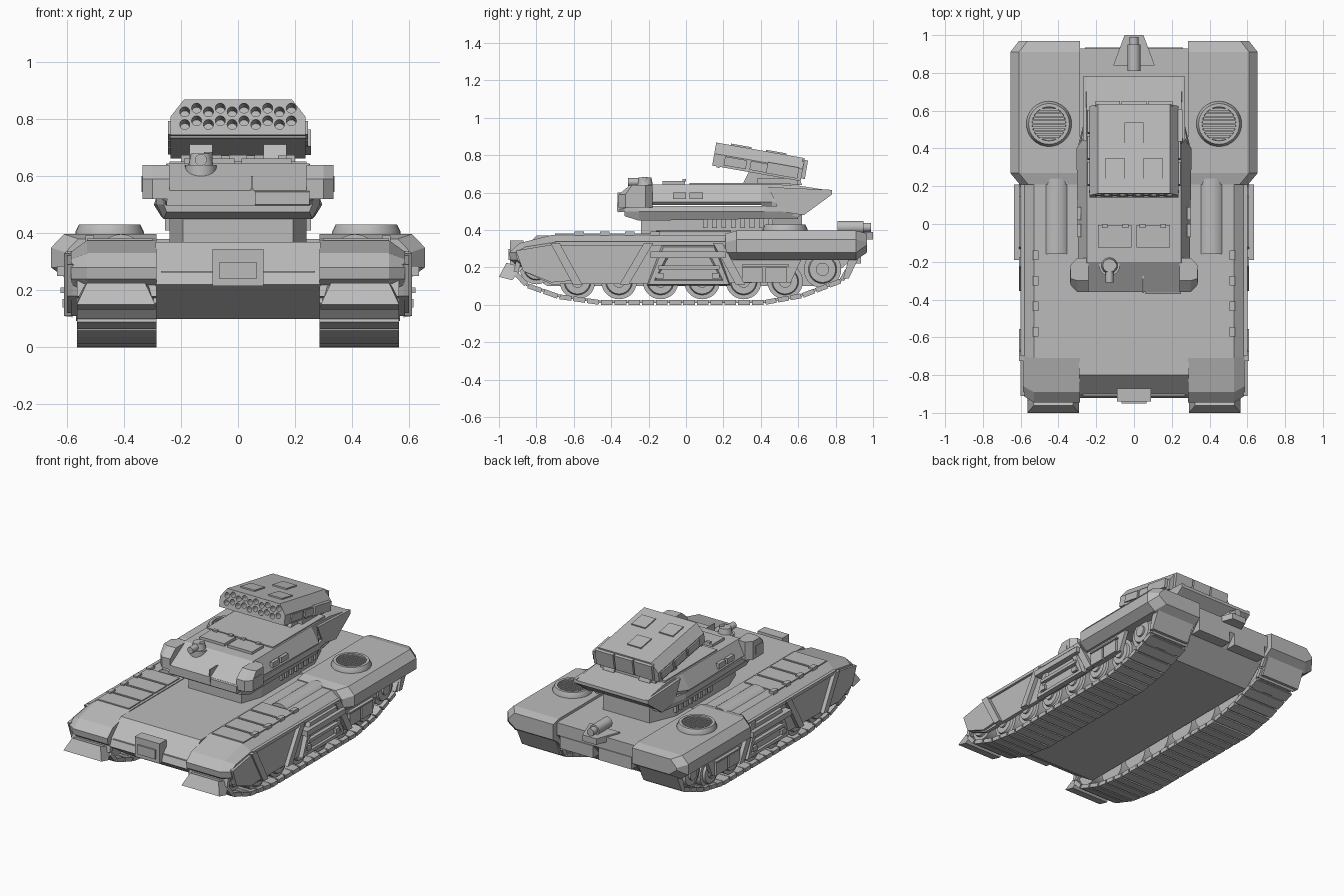
import bpy, bmesh, math
from mathutils import Matrix, Vector

if "Cube" in bpy.data.objects:
    bpy.data.objects.remove(bpy.data.objects["Cube"])

GREY = (0.5, 0.5, 0.5, 1)
mat = bpy.data.materials.new("plain_grey")
mat.use_nodes = True
mat.diffuse_color = GREY
mat.node_tree.nodes["Principled BSDF"].inputs["Base Color"].default_value = GREY


def make(name, bm, mirror=False, smooth=False):
    bmesh.ops.recalc_face_normals(bm, faces=bm.faces)
    mesh = bpy.data.meshes.new(name)
    bm.to_mesh(mesh)
    bm.free()
    mesh.materials.append(mat)
    ob = bpy.data.objects.new(name, mesh)
    bpy.context.collection.objects.link(ob)
    if mirror:
        ob.modifiers.new("mirror", "MIRROR")
    if smooth:
        bpy.ops.object.select_all(action="DESELECT")
        ob.select_set(True)
        bpy.context.view_layer.objects.active = ob
        bpy.ops.object.shade_smooth_by_angle(angle=math.radians(35))
    return ob


def add_loft(bm, rings):
    loops = [[bm.verts.new(p) for p in ring] for ring in rings]
    for a, b in zip(loops, loops[1:]):
        for i in range(len(a)):
            j = (i + 1) % len(a)
            bm.faces.new((a[i], a[j], b[j], b[i]))
    bm.faces.new(loops[0])
    bm.faces.new(loops[-1])


def add_box(bm, lo, hi, matrix=Matrix()):
    size = [h - l for l, h in zip(lo, hi)]
    mid = [(h + l) / 2 for l, h in zip(lo, hi)]
    m = matrix @ Matrix.Translation(mid) @ Matrix.Diagonal((*size, 1))
    bmesh.ops.create_cube(bm, size=1, matrix=m)


def add_cyl(bm, loc, r, depth, axis="Z", r2=None, seg=24):
    rot = {"X": Matrix.Rotation(math.pi / 2, 4, "Y"),
           "Y": Matrix.Rotation(math.pi / 2, 4, "X"), "Z": Matrix()}[axis]
    bmesh.ops.create_cone(bm, cap_ends=True, segments=seg, radius1=r,
                          radius2=r if r2 is None else r2, depth=depth,
                          matrix=Matrix.Translation(loc) @ rot)


def loft(name, rings, mirror=False):
    bm = bmesh.new()
    add_loft(bm, rings)
    return make(name, bm, mirror)


def side_plate(name, profile, x0, x1, mirror=True):
    return loft(name, [[(x, y, z) for y, z in profile] for x in (x0, x1)], mirror)


def boxes(name, spans, mirror=False):
    bm = bmesh.new()
    for lo, hi in spans:
        add_box(bm, lo, hi)
    return make(name, bm, mirror)


# Central hull
side_plate("hull", [(-.8, .37), (-.9, .27), (-.92, .22), (-.74, .1), (.72, .1),
                    (.86, .22), (.93, .3), (.93, .38), (.3, .38), (.3, .37)], -.29, .29, False)
boxes("front_hatch", [((-.09, -.94, .215), (.09, -.87, .345)),
                      ((-.065, -.95, .24), (.065, -.93, .3))])
boxes("front_seam", [((-.27, -.91, .262), (.27, -.88, .268))])
boxes("rear_panels", [((x - .12, .84, .22), (x + .12, .935, .3)) for x in (-.14, .14)])
loft("tail_shelf", [[(-.11, .84, z), (.11, .84, z), (.05, 1, z), (-.05, 1, z)]
                    for z in (.35, .39)])
bm = bmesh.new()
add_cyl(bm, (0, .88, .415), .034, .14, "Y")
add_cyl(bm, (0, .965, .415), .024, .05, "Y")
make("tail_barrel", bm, smooth=True)

# Fenders over the tracks, with chamfered outer edge
outer = [(-.94, .24), (-.945, .28), (-.89, .33), (-.71, .375), (.3, .375), (.3, .2), (-.86, .18)]
edge = [(-.9, .24), (-.91, .28), (-.86, .31), (-.7, .335), (.3, .335), (.3, .2), (-.84, .18)]
loft("fender", [[(.285, y, z) for y, z in outer], [(.53, y, z) for y, z in outer],
                [(.585, y, z) for y, z in edge]], True)
boxes("fender_plates", [((.3, y, .37), (.53, y + .12, .382))
                        for y in (-.7, -.565, -.43, -.295)], True)
boxes("fender_hinges", [((.505, y - .025, .365), (.535, y + .025, .392))
                        for y in (-.57, -.435, -.3, -.165)], True)
loft("mud_guard", [[(.29, -1, .15), (.565, -1, .15), (.565, -.93, .132), (.29, -.93, .132)],
                   [(.325, -.96, .225), (.53, -.96, .225), (.55, -.87, .2), (.3, -.87, .2)]], True)

# Side skirts with slanted struts
side_plate("skirt", [(-.9, .29), (-.7, .33), (.3, .33), (.62, .25), (.56, .12), (-.72, .11),
                     (-.87, .18)], .56, .585)
side_plate("front_skirt", [(-.91, .29), (-.7, .325), (-.6, .13), (-.72, .12), (-.87, .18)],
           .58, .6)
for name, yt, yb in (("front_strut", -.7, -.58), ("middle_strut", -.2, -.33),
                     ("rear_strut", .17, .29)):
    side_plate(name, [(yt - .025, .33), (yt + .025, .33), (yb + .025, .11), (yb - .025, .11)],
               .58, .61)
boxes("skirt_rail", [((.57, -.7, .318), (.6, .25, .338)), ((.57, .3, .205), (.605, .55, .215)),
                     ((.57, .3, .12), (.6, .41, .2)), ((.57, .425, .12), (.6, .54, .2))], True)


def frame_ring(x, grow, zb, zt):
    return [(x, -.2 - grow, zb), (x, .23 + grow, zb), (x, .15 + grow, zt), (x, -.12 - grow, zt)]


# Bulged centre panel on each side
loft("centre_panel", [frame_ring(.58, .01, .105, .32), frame_ring(.61, 0, .11, .31),
                      frame_ring(.61, -.03, .13, .285), frame_ring(.598, -.04, .135, .28)], True)
boxes("centre_crossbar", [((.595, -.15, .19), (.622, .18, .21))], True)
boxes("sponson_box", [((.57, -.19, .25), (.635, .21, .285)), ((.57, -.16, .14), (.615, -.12, .17)),
                      ((.57, .14, .14), (.615, .18, .17))], True)
bm = bmesh.new()
add_cyl(bm, (.41, .04, .315), .082, .4, "Y")
make("fender_tank", bm, True, True)


# Rear engine pods
def pod_ring(y, d, lift=0):
    return [(.285, y, .24 + lift), (.6 - d, y, .24 + lift), (.655 - d, y, .28 + lift),
            (.655 - d, y, .35 - d / 3), (.61 - d, y, .397 - d / 3), (.285, y, .397 - d / 3)]


loft("engine_pod", [pod_ring(.21, .05), pod_ring(.27, 0), pod_ring(.91, 0),
                    pod_ring(.968, .045, .04)], True)
side_plate("rear_flap", [(.9, .36), (.965, .34), (.87, .14), (.84, .14)], .3, .58)

# Round vents on the pods
bm = bmesh.new()
seg = 32
prof = [(.12, .39), (.12, .405), (.108, .43), (.09, .43), (.088, .405)]
rings = [[(.45 + r * math.cos(i * math.tau / seg), .53 + r * math.sin(i * math.tau / seg), z)
          for i in range(seg)] for r, z in prof]
add_loft(bm, rings)
for k in range(-4, 5):
    y = k * .019
    half = math.sqrt(.09 ** 2 - y ** 2)
    add_box(bm, (.45 - half, .525 + y, .403), (.45 + half, .535 + y, .424))
make("vent", bm, True, True)

# Tracks: cleats spaced evenly along a closed path
path = [Vector(p) for p in ((-.46, .014), (.42, .014), (.62, .05), (.83, .13), (.9, .25), (.86, .29),
                            (-.8, .29), (-.89, .25), (-.91, .17), (-.85, .105), (-.68, .045))]
bm = bmesh.new()
for a, b in zip(path, path[1:] + path[:1]):
    d = b - a
    count = max(1, round(d.length / .074))
    turn = Matrix.Rotation(math.atan2(d.y, d.x), 4, "X")
    for i in range(count):
        c = a + d * ((i + .5) / count)
        m = Matrix.Translation((.425, c.x, c.y)) @ turn
        half = d.length / count / 2
        add_box(bm, (-.14, -half * .86, -.014), (.14, half * .86, .012), m)
        add_box(bm, (-.12, -half * 1.1, -.004), (.12, half * 1.1, .01), m)
make("track", bm, True)

# Road wheels, idler and sprocket
bm = bmesh.new()
wheels = [(-.58 + i * .222, .125, .095) for i in range(6)] + [(-.8, .2, .09), (.73, .19, .1)]
for y, z, r in wheels:
    for x in (.35, .5):
        add_cyl(bm, (x, y, z), r, .08, "X", seg=28)
    add_cyl(bm, (.545, y, z), r * .78, .02, "X", r * .7)
    add_cyl(bm, (.55, y, z), r * .35, .035, "X")
    add_cyl(bm, (.42, y, z), r * .3, .2, "X")
make("wheels", bm, True, True)


# Turret base with ribs
def base_ring(z, w):
    return [(-w * .8, -.24, z), (w * .8, -.24, z), (w, -.1, z), (w, .45, z),
            (w * .7, .62, z), (-w * .7, .62, z), (-w, .45, z), (-w, -.1, z)]


loft("turret_base", [base_ring(.37, .24), base_ring(.5, .24)])
boxes("base_ribs", [((.2, .09 + i * .05, .41), (.255, .115 + i * .05, .49)) for i in range(8)], True)


# Turret shell, lofted front to back
def shell_ring(y, wb, wm, wt, zb, zm, zt):
    half = [(wb, zb), (wm, zm), (wt, zt)]
    return [(x, y, z) for x, z in half] + [(-x, y, z) for x, z in reversed(half)]


loft("turret_lower", [shell_ring(-.33, .25, .26, .26, .475, .5, .515),
                      shell_ring(-.25, .26, .285, .285, .45, .5, .53),
                      shell_ring(.42, .27, .295, .285, .46, .5, .53),
                      shell_ring(.6, .24, .25, .25, .46, .5, .53)])
loft("turret_upper", [shell_ring(-.36, .25, .25, .24, .495, .51, .55),
                      shell_ring(-.2, .28, .295, .25, .535, .55, .645),
                      shell_ring(.4, .29, .305, .25, .535, .55, .645),
                      shell_ring(.46, .25, .265, .25, .5, .55, .645),
                      shell_ring(.6, .25, .262, .25, .47, .56, .638),
                      shell_ring(.78, .25, .26, .255, .59, .6, .61)])
loft("front_cheek", [[(.06, y, z), (.25, y, z), (.25, y2, z2), (.06, y2, z2)] for y, z, y2, z2 in
                     ((-.37, .5, -.37, .545), (-.27, .49, -.25, .59))])
boxes("front_plate_seams", [((.045, -.365, .52), (.052, -.2, .6))])
boxes("side_lights", [((.28, y, .565), (.302, y + .07, .6)) for y in (-.07, .02)], True)
side_plate("bustle_fin", [(.44, .63), (.78, .615), (.78, .59), (.63, .48), (.5, .5)], .25, .27)
loft("cheek_pod", [[(x, -.27 + s * y, z) for y, z in ((-.09, .52), (-.09, .59), (-.03, .64),
                   (.09, .64), (.09, .52))] for x, s in ((.24, 1), (.3, 1), (.335, .6))], True)
boxes("cheek_pod_trim", [((.29, -.31, .545), (.338, -.24, .6))], True)

# Roof hatches and deck plate
boxes("deck_plate", [((-.24, .02, .64), (.24, .56, .652))])
boxes("roof_hatch", [((.012, -.125, .64), (.19, -.005, .662)), ((.03, -.02, .66), (.06, 0, .672)),
                     ((.14, -.02, .66), (.17, 0, .672))], True)

# Sensor turret
bm = bmesh.new()
add_cyl(bm, (-.13, -.22, .605), .055, .07)
add_cyl(bm, (-.13, -.22, .655), .045, .05, r2=.035)
add_cyl(bm, (-.13, -.275, .657), .021, .07, "Y")
add_cyl(bm, (-.105, -.22, .67), .015, .03)
make("sensor", bm, smooth=True)

# Rocket launcher: tilted box with bored tubes
tilt = Matrix.Translation((0, .14, .745)) @ Matrix.Rotation(math.radians(-10), 4, "X")
L, H = .48, .125
cross = [(-.236, 0), (.236, 0), (.236, .065), (.19, H), (-.19, H), (-.236, .065)]
launcher = loft("launcher", [[(x, y, z) for x, z in cross] for y in (0, L)])
bm = bmesh.new()
for i in range(10):
    for z in (.037, .082):
        add_cyl(bm, (-.1925 + i * .0415 + .006, .03, z + (.013 if i % 2 else 0)), .0175, .1, "Y",
                seg=16)
cutter = make("tube_cutter", bm)
cutter.hide_render = True
cut = launcher.modifiers.new("tubes", "BOOLEAN")
cut.object, cut.solver = cutter, "EXACT"
bpy.context.view_layer.objects.active = launcher
bpy.ops.object.modifier_apply(modifier="tubes")
bpy.data.objects.remove(cutter)

details = [
    boxes("launcher_roof_panels", [((x - .05, y, H - .01), (x + .05, y + .11, H + .008))
                                   for x, y in ((-.1, .08), (.1, .08), (0, .27))]),
    boxes("launcher_rear_covers", [((x - .065, L - .01, .015), (x + .065, L + .02, .115))
                                   for x in (-.14, 0, .14)]),
    boxes("launcher_side_panels", [((.22, y, .012), (.245, y + .12, .06)) for y in (.06, .2, .34)], True),
    boxes("launcher_side_box", [((.23, .29, .01), (.256, .46, .07))]),
    boxes("launcher_rim", [((-.238, .025, -.006), (.238, .04, .0))]),
]
for ob in [launcher] + details:
    ob.matrix_world = tilt

# Launcher mount
side_plate("launcher_mount", [(.3, .64), (.62, .64), (.61, .67), (.34, .72)], .09, .17)
boxes("launcher_pivot", [((-.2, .38, .64), (.2, .6, .675))])
